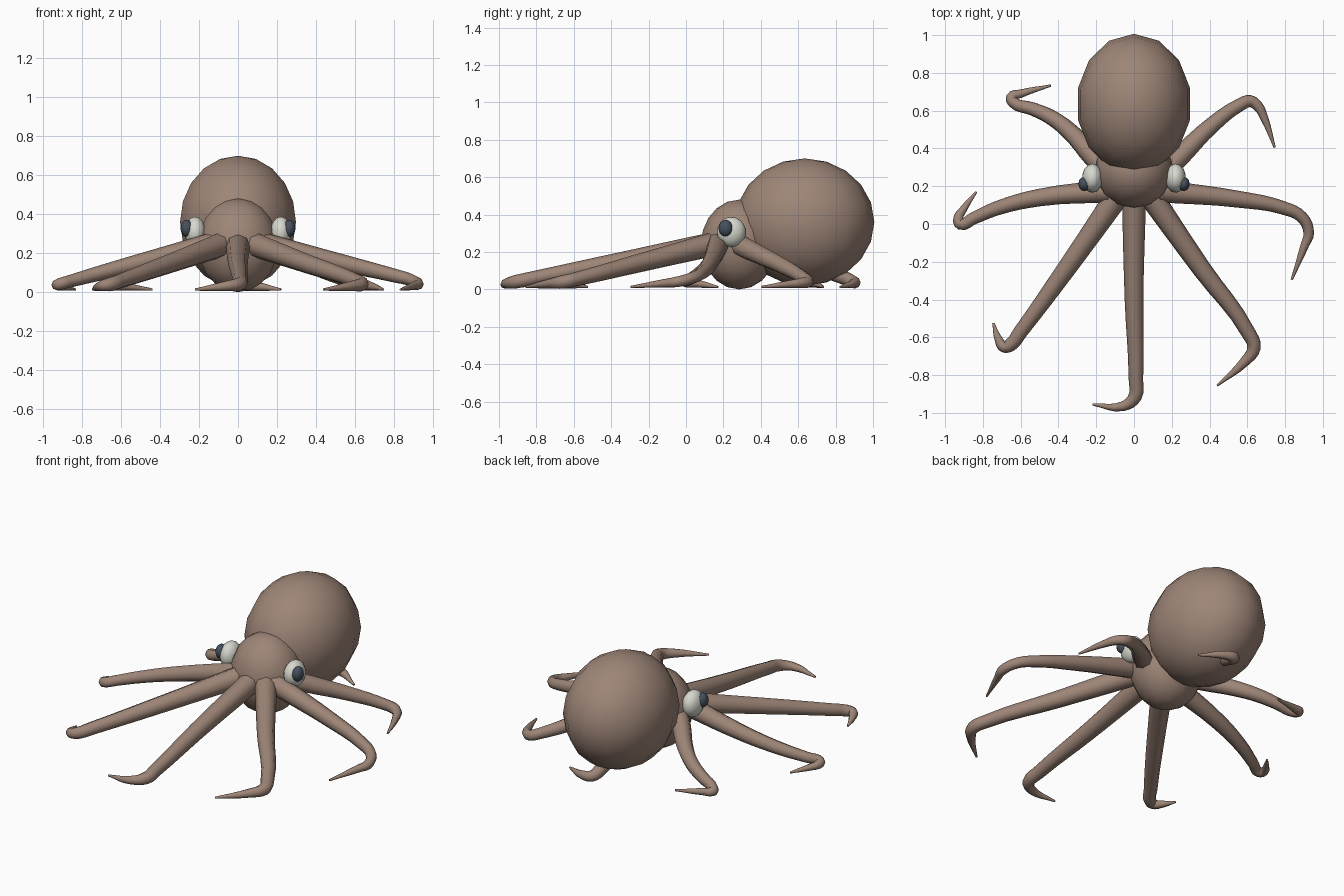
import bpy
from math import dist

if "Cube" in bpy.data.objects:
    bpy.data.objects.remove(bpy.data.objects["Cube"])


def material(name, rgb):
    m = bpy.data.materials.new(name)
    m.diffuse_color = (*rgb, 1)
    m.use_nodes = True
    m.node_tree.nodes["Principled BSDF"].inputs["Base Color"].default_value = m.diffuse_color
    return m


SKIN = material("skin", (0.34, 0.235, 0.185))
WHITE = material("eye_white", (0.68, 0.69, 0.62))
DARK = material("pupil_dark", (0.06, 0.08, 0.11))


def ball(name, loc, radii, mat, segments=14, rings=10):
    bpy.ops.mesh.primitive_uv_sphere_add(segments=segments, ring_count=rings, radius=1, location=loc)
    o = bpy.context.object
    o.name = name
    o.scale = radii
    bpy.ops.object.transform_apply(location=False, rotation=False, scale=True)
    bpy.ops.object.shade_smooth()
    o.data.materials.append(mat)
    return o


def arm(name, path, bend, r_root, r_bend):
    """Tapering tube sloping down to point number `bend`, then lying on the ground to a thin tip."""
    run = [0]
    for a, b in zip(path, path[1:]):
        run.append(run[-1] + dist(a, b))
    cu = bpy.data.curves.new(name, 'CURVE')
    cu.dimensions = '3D'
    cu.twist_mode = 'Z_UP'
    cu.resolution_u = 4
    cu.bevel_depth = 1
    cu.bevel_resolution = 2
    cu.use_fill_caps = True
    sp = cu.splines.new('BEZIER')
    sp.bezier_points.add(len(path) - 1)
    for i, ((x, y), p) in enumerate(zip(path, sp.bezier_points)):
        if i <= bend:
            f = run[i] / run[bend]
            r, z = r_root + (r_bend - r_root) * f, 0.245 + (0.04 - 0.245) * f
        else:
            f = (run[i] - run[bend]) / (run[-1] - run[bend])
            r = r_bend + (0.006 - r_bend) * f
            z = max(0.04 + (0.013 - 0.04) * f, r + 0.002)
        p.co = (x, y, z)
        p.radius = r
        p.handle_left_type = p.handle_right_type = 'AUTO'
    o = bpy.data.objects.new(name, cu)
    bpy.context.collection.objects.link(o)
    bpy.ops.object.select_all(action='DESELECT')
    o.select_set(True)
    bpy.context.view_layer.objects.active = o
    bpy.ops.object.convert(target='MESH')
    o = bpy.context.object
    o.name = name
    bpy.ops.object.shade_smooth_by_angle(angle=1.0)
    o.data.materials.clear()
    o.data.materials.append(SKIN)


# body and head
ball("mantle", (0, 0.635, 0.36), (0.305, 0.372, 0.34), SKIN)
ball("head", (0, 0.285, 0.24), (0.21, 0.205, 0.24), SKIN)

# eyes
for s, side in ((1, "right"), (-1, "left")):
    ball(side + "_eye", (s * 0.22, 0.243, 0.307), (0.055, 0.077, 0.08), WHITE, 14, 10)
    ball(side + "_pupil", (s * 0.263, 0.212, 0.327), (0.032, 0.038, 0.044), DARK, 12, 8)

# eight arms, seen from above
arm("front_arm", [(0, 0.16), (0, -0.4), (0.01, -0.82), (0.005, -0.915), (-0.06, -0.965), (-0.22, -0.955)],
    3, 0.064, 0.036)
arm("front_right_arm", [(0.08, 0.16), (0.36, -0.24), (0.605, -0.575), (0.635, -0.655), (0.585, -0.73),
                        (0.44, -0.855)], 3, 0.064, 0.036)
arm("front_left_arm", [(-0.08, 0.16), (-0.36, -0.24), (-0.6, -0.57), (-0.655, -0.64), (-0.69, -0.65),
                       (-0.715, -0.615), (-0.745, -0.525)], 3, 0.064, 0.036)
arm("right_arm", [(0.13, 0.175), (0.56, 0.13), (0.79, 0.085), (0.89, 0.035), (0.925, -0.05),
                  (0.905, -0.11), (0.835, -0.295)], 4, 0.06, 0.028)
arm("left_arm", [(-0.13, 0.175), (-0.5, 0.14), (-0.72, 0.085), (-0.85, 0.03), (-0.92, 0.0),
                 (-0.93, 0.03), (-0.905, 0.075), (-0.835, 0.17)], 4, 0.06, 0.03)
arm("back_right_arm", [(0.15, 0.27), (0.23, 0.345), (0.415, 0.525), (0.56, 0.63), (0.615, 0.65),
                       (0.655, 0.625), (0.69, 0.56), (0.745, 0.405)], 4, 0.06, 0.032)
arm("back_left_arm", [(-0.14, 0.28), (-0.22, 0.36), (-0.335, 0.485), (-0.44, 0.565), (-0.54, 0.61),
                      (-0.64, 0.645), (-0.65, 0.67), (-0.6, 0.69), (-0.44, 0.733)], 5, 0.06, 0.03)
arm("back_arm", [(0, 0.4), (0, 0.65), (0, 0.83), (0.02, 0.895), (0.07, 0.9), (0.22, 0.825)],
    3, 0.06, 0.034)
